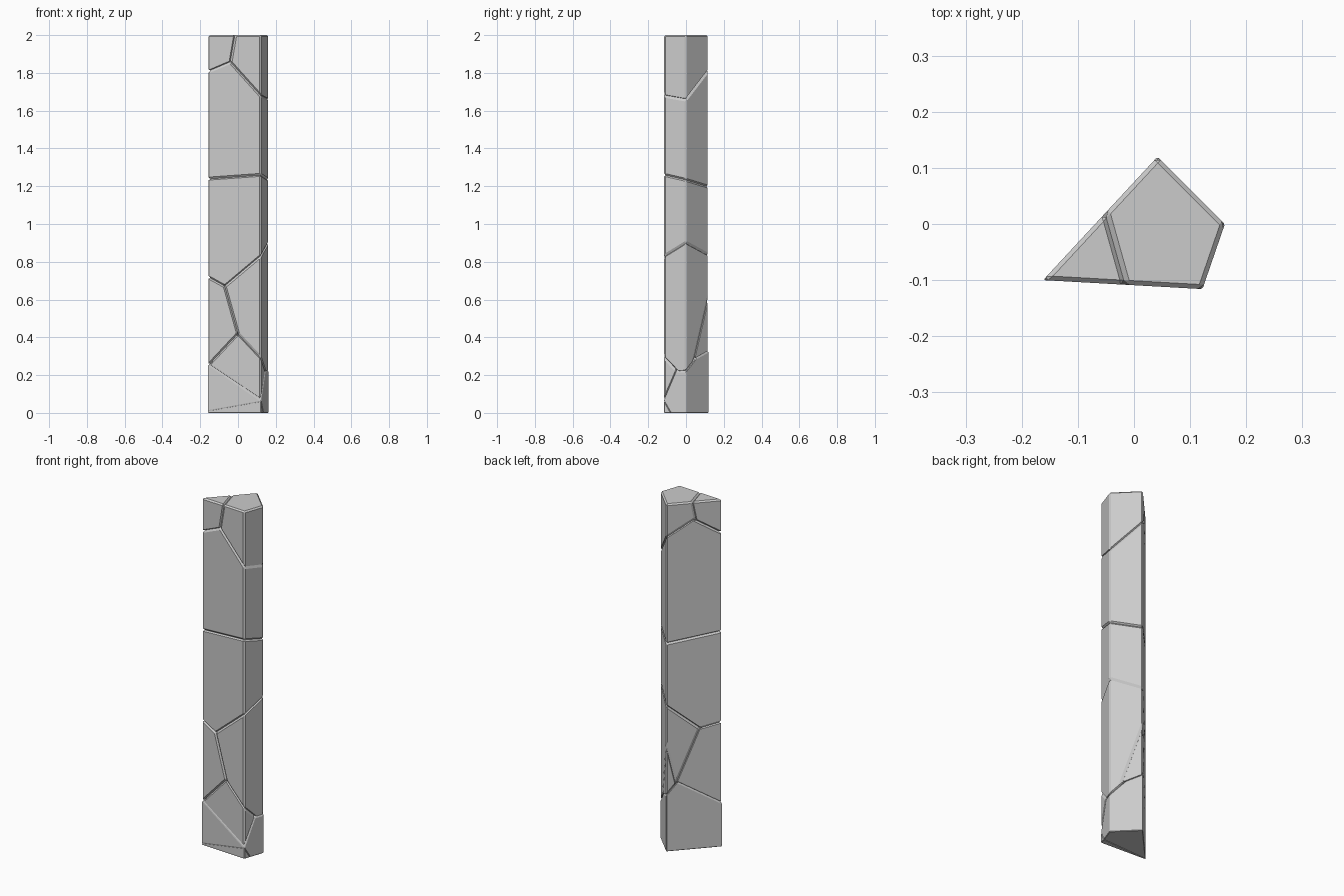
import bpy, bmesh
from mathutils import Vector

cube = bpy.data.objects.get("Cube")
if cube:
    bpy.data.objects.remove(cube)

stone = bpy.data.materials.new("grey_stone")
stone.use_nodes = True
stone.diffuse_color = (0.6, 0.6, 0.6, 1)
stone.node_tree.nodes["Principled BSDF"].inputs["Base Color"].default_value = (0.6, 0.6, 0.6, 1)

HEIGHT = 2.0
BEVEL = 0.008
OUTLINE = [(-0.162, -0.1), (0.122, -0.116), (0.162, 0.0), (0.042, 0.12)]


def slope(x, y, z, gx, gy):
    """Crack plane through a point, rising by gx along x and gy along y."""
    return Vector((x, y, z)), Vector((-gx, -gy, 1)).normalized()


# Crack planes; "+" is the side above (or to the right of) the crack
CRACKS = {
    "top_split": (Vector((-0.015, -0.107, 2)), Vector((1, 0.28, -0.17)).normalized()),
    "top_left": slope(-0.16, -0.1, 1.805, 0.45, 0.42),
    "top_right": slope(-0.04, -0.107, 1.857, -1.1, 0.2),
    "middle": slope(0.12, -0.115, 1.26, 0.058, -0.25),
    "lower_left": slope(-0.16, -0.1, 0.72, -0.54, 0.2),
    "lower_right": slope(-0.07, -0.105, 0.67, 0.86, 0.32),
    "lower_split": (Vector((-0.07, 0, 0.67)), Vector((1, 0, 0.28)).normalized()),
    "base_left": slope(0, -0.107, 0.42, 1.06, -0.17),
    "base_front": slope(0, -0.107, 0.42, -1.1, -0.66),
    "base_right": slope(0.16, 0, 0.22, -0.95, 0.35),
    "back_chip": slope(0.04, 0.12, 0.625, 0.92, 5.23),
    "back_foot": slope(0.04, 0.12, 0.325, -1.14, -0.58),
    "front_wedge": slope(0.12, -0.115, 0.07, -0.53, 2.5),
    "toe": slope(0.12, -0.115, 0.06, 0.08, -1.75),
}

# Each stone is the column kept on one side of its cracks
STONES = {
    "top_left_stone": "+top_left -top_split",
    "top_right_stone": "+top_right +top_split",
    "upper_stone": "-top_left -top_right +middle",
    "middle_stone": "-middle +lower_left +lower_right",
    "lower_left_stone": "-lower_left -lower_split +base_left",
    "lower_right_stone": "-lower_right +lower_split +base_front +base_right +back_chip",
    "back_chip_stone": "-back_chip +back_foot",
    "base_stone": "-base_left -base_right -back_foot -front_wedge +toe",
    "front_wedge_stone": "+front_wedge -base_left -base_front",
    "toe_stone": "-toe",
}


def column():
    bm = bmesh.new()
    foot = bm.faces.new([bm.verts.new((x, y, 0)) for x, y in OUTLINE])
    top = bmesh.ops.extrude_face_region(bm, geom=[foot])["geom"]
    bmesh.ops.translate(bm, vec=(0, 0, HEIGHT),
                        verts=[g for g in top if isinstance(g, bmesh.types.BMVert)])
    bmesh.ops.recalc_face_normals(bm, faces=bm.faces[:])
    return bm


def cut(bm, point, normal, keep_above):
    bmesh.ops.bisect_plane(bm, geom=bm.verts[:] + bm.edges[:] + bm.faces[:], dist=1e-5,
                           plane_co=point, plane_no=normal,
                           clear_inner=keep_above, clear_outer=not keep_above)
    rim = [e for e in bm.edges if e.is_boundary]
    if rim:
        bmesh.ops.holes_fill(bm, edges=rim, sides=0)


for name, sides in STONES.items():
    bm = column()
    for side in sides.split():
        point, normal = CRACKS[side[1:]]
        cut(bm, point, normal, side[0] == "+")
    bmesh.ops.remove_doubles(bm, verts=bm.verts[:], dist=0.005)
    bmesh.ops.recalc_face_normals(bm, faces=bm.faces[:])
    mesh = bpy.data.meshes.new(name)
    bm.to_mesh(mesh)
    bm.free()
    mesh.materials.append(stone)
    obj = bpy.data.objects.new(name, mesh)
    bpy.context.collection.objects.link(obj)
    # Chamfered rims form the crack grooves
    bevel = obj.modifiers.new("chamfer", "BEVEL")
    bevel.width = BEVEL
    bevel.segments = 1
    bevel.limit_method = "ANGLE"
    bevel.angle_limit = 0.35
    bevel.use_clamp_overlap = True
